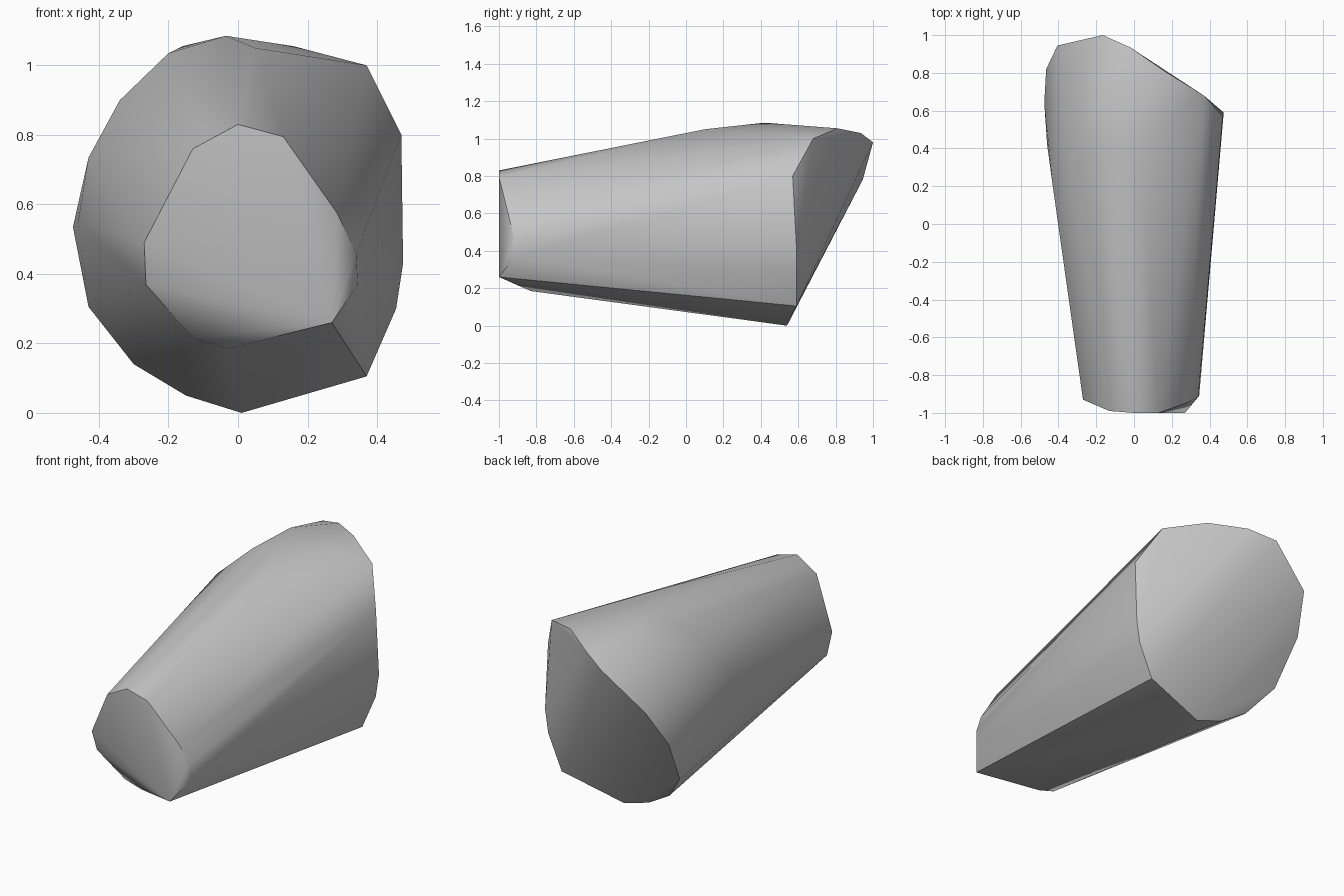
import bpy
import bmesh
import math

default_cube = bpy.data.objects.get("Cube")
if default_cube is not None:
    bpy.data.objects.remove(default_cube, do_unlink=True)


def make_material(name, colour):
    """Create one flat matte material."""
    material = bpy.data.materials.new(name)
    material.use_nodes = True
    material.diffuse_color = colour
    shader = material.node_tree.nodes["Principled BSDF"]
    shader.inputs["Base Color"].default_value = colour
    shader.inputs["Roughness"].default_value = 0.8
    return material


def make_hull(name, points, material):
    """Wrap a closed convex skin around cross-section points."""
    bm = bmesh.new()
    for point in points:
        bm.verts.new(point)
    bmesh.ops.convex_hull(bm, input=bm.verts[:])
    # Drop only the points that ended up inside the skin
    loose = [vert for vert in bm.verts if not vert.link_faces]
    bmesh.ops.delete(bm, geom=loose, context="VERTS")
    bmesh.ops.recalc_face_normals(bm, faces=bm.faces[:])
    mesh = bpy.data.meshes.new(name)
    bm.to_mesh(mesh)
    bm.free()
    mesh.materials.append(material)
    obj = bpy.data.objects.new(name, mesh)
    bpy.context.collection.objects.link(obj)
    return obj


# Narrow front rim
front_rim = [
    (0, -1, .83), (.13, -1, .795), (.285, -.945, .575), (.34, -.915, .46),
    (.345, -.91, .37), (.27, -1, .26), (-.03, -.83, .185),
    (-.13, -.83, .215), (-.265, -.89, .37), (-.27, -.93, .49),
    (-.13, -.99, .76),
]

# Wide slanted back rim
back_rim = [
    (.37, .68, 1), (.47, .57, .8), (.475, .59, .43), (.455, .59, .3),
    (.37, .59, .105), (.01, .54, 0), (-.15, .55, .05), (-.3, .58, .14),
    (-.43, .67, .305), (-.465, .82, .57), (-.405, .945, .78),
    (-.165, 1, .98), (-.02, .935, 1.03), (.16, .81, 1.055),
]

# Soft shoulder along the crown and the right flank
shoulder = [
    (-.16, .7, 1.055), (-.035, .42, 1.085), (.05, .1, 1.05),
    (-.2, .42, 1.035), (-.34, .3, .9), (-.43, .2, .735),
    (-.46, .42, .55), (-.475, .64, .535),
]

grey = make_material("neutral_grey", (.56, .56, .56, 1))
body = make_hull("tapered_body", front_rim + back_rim + shoulder, grey)

# Smooth skin with crisp rims
bpy.ops.object.select_all(action="DESELECT")
body.select_set(True)
bpy.context.view_layer.objects.active = body
bpy.ops.object.shade_smooth_by_angle(angle=math.radians(40))
